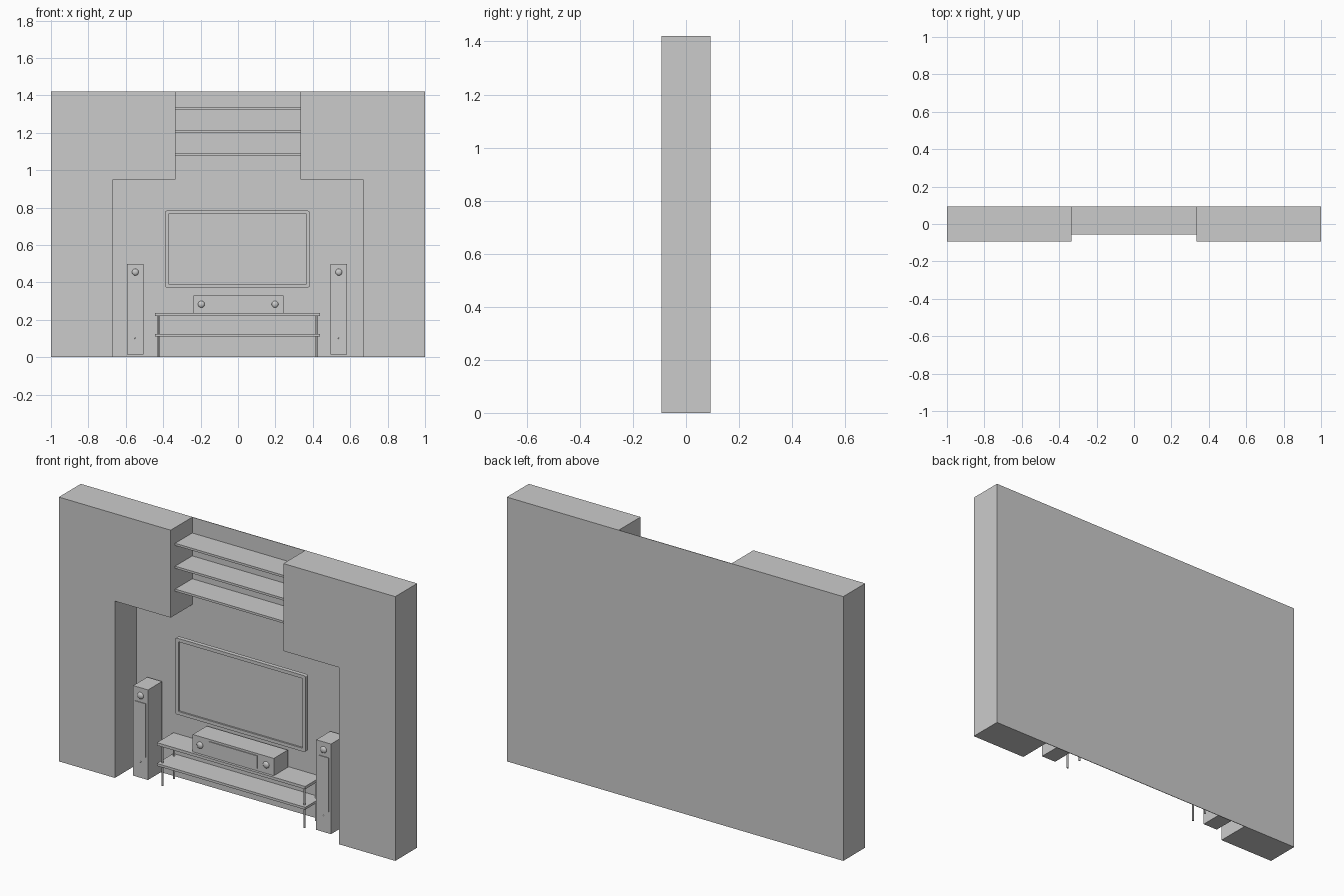
import bpy, bmesh, math

if "Cube" in bpy.data.objects:
    bpy.data.objects.remove(bpy.data.objects["Cube"])

H, YF, YB = 1.42, -0.093, 0.093   # wall height, front and back planes


def finish(name, bm):
    bmesh.ops.recalc_face_normals(bm, faces=bm.faces)
    me = bpy.data.meshes.new(name)
    bm.to_mesh(me)
    bm.free()
    ob = bpy.data.objects.new(name, me)
    bpy.context.collection.objects.link(ob)
    return ob


def box_bm(x0, x1, y0, y1, z0, z1):
    bm = bmesh.new()
    bmesh.ops.create_cube(bm, size=1)
    for v in bm.verts:
        v.co = ((x0 + x1) / 2 + v.co.x * (x1 - x0),
                (y0 + y1) / 2 + v.co.y * (y1 - y0),
                (z0 + z1) / 2 + v.co.z * (z1 - z0))
    return bm


def box(name, *dims):
    return finish(name, box_bm(*dims))


def cone_driver(name, x, y, z, r, depth=0.6):
    # flattened dome sunk halfway into the cabinet front
    bpy.ops.mesh.primitive_uv_sphere_add(segments=20, ring_count=10, radius=r, location=(x, y, z))
    ob = bpy.context.object
    ob.name = name
    ob.scale.y = depth
    bpy.ops.object.shade_smooth()


# Back wall and the two stepped side cabinets
box("back_wall", -1, 1, YB - 0.003, YB, 0, H)
profile = [(0.667, 0), (1, 0), (1, H), (0.335, H), (0.335, 0.95), (0.667, 0.95)]
bm = bmesh.new()
face = bm.faces.new([bm.verts.new((x, YF, z)) for x, z in profile])
ext = bmesh.ops.extrude_face_region(bm, geom=[face])
bmesh.ops.translate(bm, vec=(0, YB - 0.003 - YF, 0),
                    verts=[g for g in ext["geom"] if isinstance(g, bmesh.types.BMVert)])
cabinet = finish("side_cabinets", bm)
cabinet.modifiers.new("Mirror", 'MIRROR').use_axis = (True, False, False)

# Open shelves between the upper cabinets
for i, z in enumerate((1.083, 1.206, 1.329)):
    box(f"wall_shelf_{i + 1}", -0.335, 0.335, -0.055, YB - 0.003, z - 0.006, z + 0.006)

# Television: rounded corners, recessed screen
bm = box_bm(-0.39, 0.383, 0.025, 0.048, 0.373, 0.783)
corners = [e for e in bm.edges if abs(e.verts[0].co.y - e.verts[1].co.y) > 0.01]
bmesh.ops.bevel(bm, geom=corners, offset=0.008, segments=3, affect='EDGES', profile=0.5)
bmesh.ops.recalc_face_normals(bm, faces=bm.faces)
front = [f for f in bm.faces if f.normal.y < -0.9]
bmesh.ops.inset_region(bm, faces=front, thickness=0.018)
bmesh.ops.inset_region(bm, faces=front, thickness=0.0005, depth=-0.009)
finish("television", bm)

# Tower speakers
SY = -0.043
for side, cx in (("left", -0.549), ("right", 0.539)):
    box(f"tower_speaker_{side}", cx - 0.044, cx + 0.044, SY, 0.076, 0.013, 0.497)
    box(f"tower_grille_{side}", cx - 0.031, cx + 0.031, SY - 0.004, SY + 0.002, 0.13, 0.42)
    cone_driver(f"tower_tweeter_{side}", cx, SY, 0.455, 0.018)
    cone_driver(f"tower_button_{side}", cx, SY, 0.1, 0.004)

# Centre speaker
box("centre_speaker", -0.239, 0.243, SY, 0.076, 0.236, 0.329)
box("centre_grille", -0.141, 0.145, SY - 0.004, SY + 0.002, 0.248, 0.318)
for side, x in (("left", -0.196), ("right", 0.198)):
    cone_driver(f"centre_driver_{side}", x, SY, 0.283, 0.018)

# Media stand: two boards on four round legs
box("stand_top", -0.444, 0.438, -0.055, 0.085, 0.22, 0.235)
box("stand_lower_shelf", -0.444, 0.438, -0.055, 0.085, 0.11, 0.123)
for x in (-0.425, 0.419):
    for y in (-0.033, 0.064):
        bpy.ops.mesh.primitive_cylinder_add(vertices=16, radius=0.005, depth=0.222, location=(x, y, 0.111))
        bpy.context.object.name = "stand_leg"
        bpy.ops.object.shade_smooth_by_angle(angle=math.radians(40))
